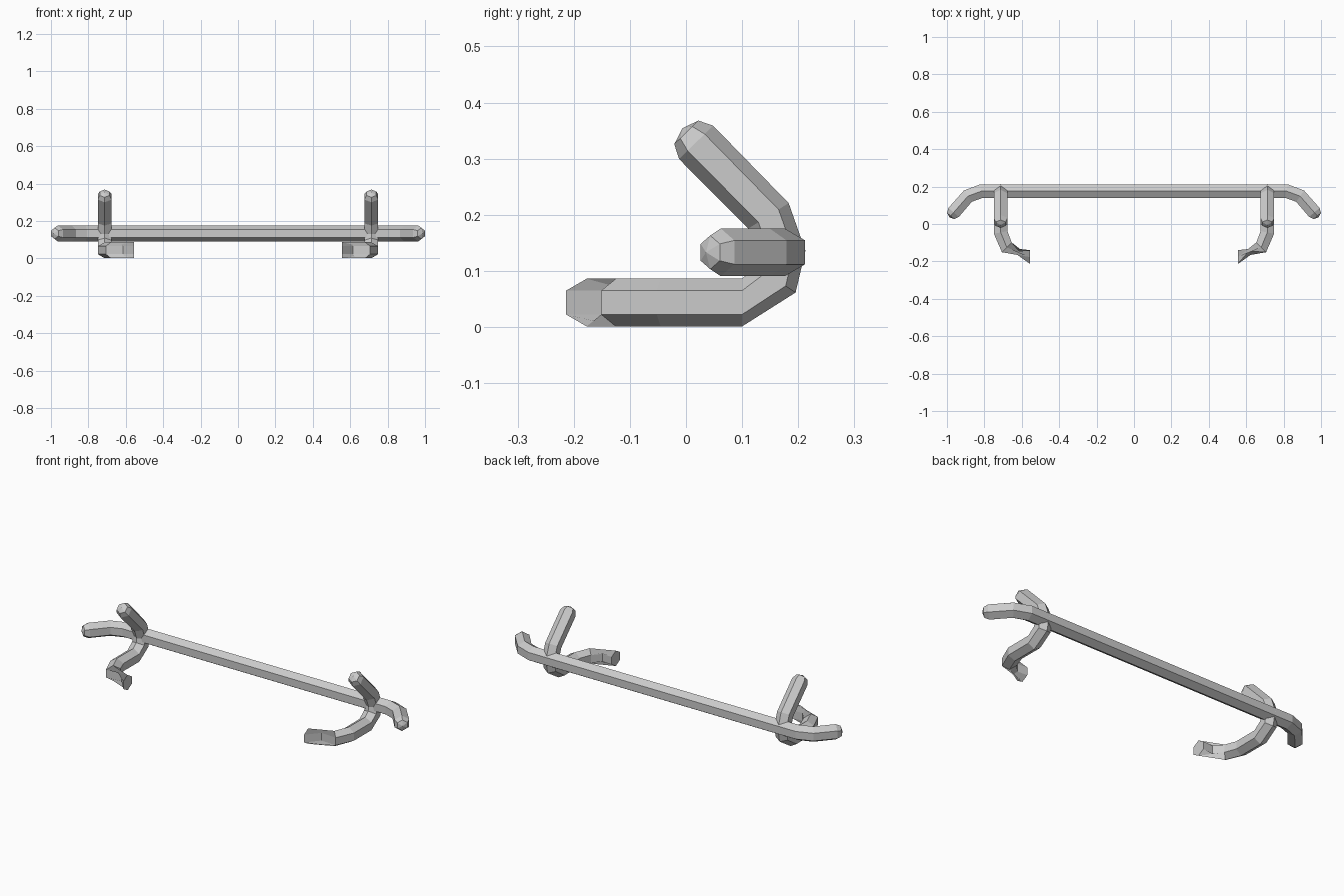
import bpy, bmesh, math
from mathutils import Vector

if "Cube" in bpy.data.objects:
    bpy.data.objects.remove(bpy.data.objects["Cube"])

R = 0.0425          # tube radius (six-sided)
TIP_R = 0.030       # radius of the tapered tip ring

grey = bpy.data.materials.new("light grey")
grey.diffuse_color = (0.6, 0.6, 0.6, 1)
grey.use_nodes = True
grey.node_tree.nodes["Principled BSDF"].inputs["Base Color"].default_value = grey.diffuse_color


def ring(bm, centre, normal, ref, r):
    """Hexagon around centre; one corner points along ref."""
    n = normal.normalized()
    u = (ref - n * ref.dot(n)).normalized()
    v = n.cross(u)
    return [bm.verts.new(centre + r * (math.cos(a) * u + math.sin(a) * v))
            for a in (i * math.pi / 3 for i in range(6))]


def tube(name, points, refs, normals=None, tip_start=False, tip_end=False):
    """Hexagonal tube along points, with flat or tapered ends."""
    normals = normals or {}
    pts = [Vector(p) for p in points]
    dirs = [(b - a).normalized() for a, b in zip(pts, pts[1:])]
    bm = bmesh.new()
    rings = []
    for i, p in enumerate(pts):
        n = dirs[max(i - 1, 0)] + dirs[min(i, len(dirs) - 1)]
        rings.append(ring(bm, p, Vector(normals.get(i, n)), refs(i, n.normalized()), R))

    def end(first, d, tapered):
        i = 0 if first else len(pts) - 1
        if not tapered:
            bm.faces.new(rings[i])
            return
        n = dirs[0] if first else dirs[-1]
        tip = ring(bm, pts[i] + d * 0.025, n, refs(i, n), TIP_R)
        apex = bm.verts.new(pts[i] + d * 0.035)
        for k in range(6):
            j = (k + 1) % 6
            bm.faces.new((rings[i][k], rings[i][j], tip[j], tip[k]))
            bm.faces.new((tip[k], tip[j], apex))

    for a, b in zip(rings, rings[1:]):
        for k in range(6):
            j = (k + 1) % 6
            bm.faces.new((a[k], a[j], b[j], b[k]))
    end(True, -dirs[0], tip_start)
    end(False, dirs[-1], tip_end)
    bmesh.ops.recalc_face_normals(bm, faces=bm.faces)
    me = bpy.data.meshes.new(name)
    bm.to_mesh(me)
    bm.free()
    me.materials.append(grey)
    ob = bpy.data.objects.new(name, me)
    bpy.context.collection.objects.link(ob)


# Long cross bar with swept-back ends
half = [(0.815, 0.176, 0.133), (0.888, 0.149, 0.133), (0.964, 0.062, 0.133)]
bar = [(-x, y, z) for x, y, z in reversed(half)] + half
tube("cross_bar", bar, lambda i, n: Vector((0, 0, 1)), tip_start=True, tip_end=True)

# Curved side hooks: inward foot, rising bend, upper prong
hook = [(0.555, -0.177, 0.0435), (0.680, -0.125, 0.0435), (0.713, -0.045, 0.0435),
        (0.713, 0.100, 0.0435), (0.713, 0.160, 0.085), (0.713, 0.1705, 0.133),
        (0.713, 0.147, 0.198), (0.713, 0.018, 0.329)]
for side, s in (("left", -1), ("right", 1)):
    def corner_dir(i, n, s=s):
        # corners stay in the vertical plane of the path
        return Vector((0, 0, 1)) if i < 3 else Vector((s, 0, 0)).cross(n) * s
    tube(side + "_hook", [(s * x, y, z) for x, y, z in hook], corner_dir,
         normals={0: (-s, 0, 0), 3: (0, 1, 0)}, tip_end=True)
